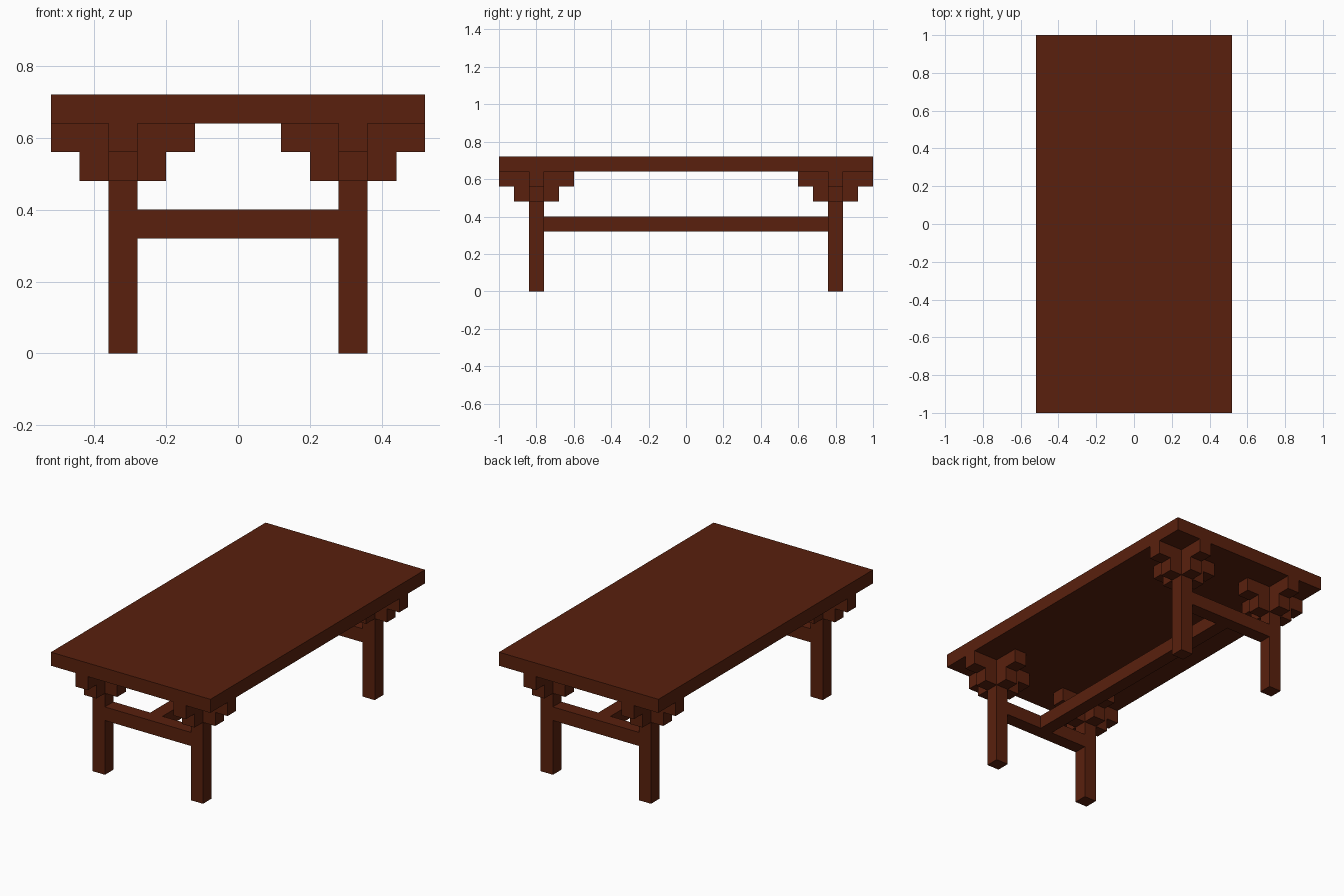
import bpy, bmesh
from math import cos, sin, pi
from mathutils import Vector

if "Cube" in bpy.data.objects:
    bpy.data.objects.remove(bpy.data.objects["Cube"])

wood = bpy.data.materials.new("dark red wood")
wood.diffuse_color = (0.1, 0.0144, 0.004, 1)
wood.use_nodes = True
wood.node_tree.nodes["Principled BSDF"].inputs["Base Color"].default_value = wood.diffuse_color

U = 0.08                      # basic timber thickness
LEG_X, LEG_Y = 0.32, 0.80     # leg centres


def finish(name, bm):
    bmesh.ops.recalc_face_normals(bm, faces=bm.faces)
    mesh = bpy.data.meshes.new(name)
    bm.to_mesh(mesh)
    bm.free()
    mesh.materials.append(wood)
    obj = bpy.data.objects.new(name, mesh)
    bpy.context.collection.objects.link(obj)
    return obj


def box(name, centre, size):
    bm = bmesh.new()
    bmesh.ops.create_cube(bm, size=1)
    bmesh.ops.scale(bm, vec=size, verts=bm.verts)
    bmesh.ops.translate(bm, vec=centre, verts=bm.verts)
    return finish(name, bm)


def bracket_arm(name, x, y, quarter):
    # stepped profile extruded to timber width, turned outward from the leg
    profile = [(0.04, 0.48), (0.12, 0.48), (0.12, 0.56),
               (0.20, 0.56), (0.20, 0.64), (0.04, 0.64)]
    c, s = round(cos(quarter * pi / 2)), round(sin(quarter * pi / 2))
    bm = bmesh.new()
    face = bm.faces.new([bm.verts.new((x + c * r + s * U / 2, y + s * r - c * U / 2, z))
                         for r, z in profile])
    ext = bmesh.ops.extrude_face_region(bm, geom=[face], use_keep_orig=True)
    moved = [v for v in ext["geom"] if isinstance(v, bmesh.types.BMVert)]
    bmesh.ops.translate(bm, vec=Vector((-s * U, c * U, 0)), verts=moved)
    return finish(name, bm)


# Table top slab
box("table_top", (0, 0, 0.68), (1.04, 2.0, U))

# Four legs, each with four stepped brackets
for sy, end in ((-1, "front"), (1, "back")):
    for sx, side in ((-1, "left"), (1, "right")):
        x, y = sx * LEG_X, sy * LEG_Y
        box(f"{end}_{side}_leg", (x, y, 0.32), (U, U, 0.64))
        for q in range(4):
            bracket_arm(f"{end}_{side}_bracket_{q + 1}", x, y, q)
    # Cross stretcher between the legs of this end
    box(f"{end}_stretcher", (0, sy * LEG_Y, 0.36), (2 * LEG_X - U, U, U))

# Long central stretcher joining both ends
box("centre_stretcher", (0, 0, 0.36), (U, 2 * LEG_Y - U, U))
